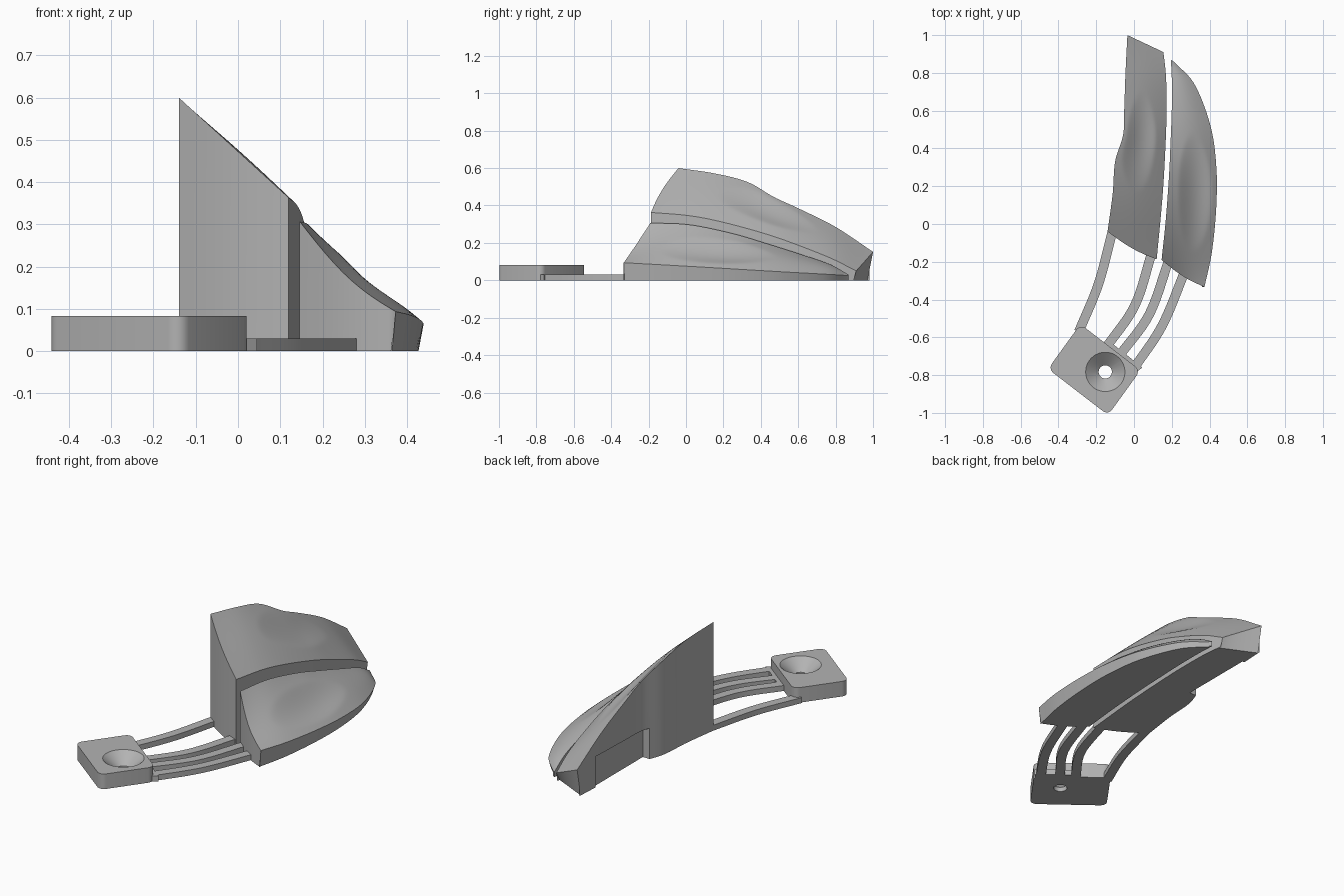
import bpy, bmesh, math
from mathutils import Vector, Matrix

cube = bpy.data.objects.get("Cube")
if cube:
    bpy.data.objects.remove(cube, do_unlink=True)

grey = bpy.data.materials.new("plain_grey")
grey.use_nodes = True
grey.diffuse_color = (0.45, 0.45, 0.45, 1)
grey.node_tree.nodes["Principled BSDF"].inputs["Base Color"].default_value = (0.45, 0.45, 0.45, 1)


def finish(bm, name):
    bmesh.ops.recalc_face_normals(bm, faces=bm.faces)
    mesh = bpy.data.meshes.new(name)
    bm.to_mesh(mesh)
    bm.free()
    mesh.materials.append(grey)
    obj = bpy.data.objects.new(name, mesh)
    bpy.context.collection.objects.link(obj)
    mesh.shade_smooth()
    mesh.set_sharp_from_angle(angle=math.radians(35))
    return obj


def spline(points, s):
    """Point at s (0..1) on a smooth curve through the points."""
    p = [Vector(q) for q in points]
    p = [2 * p[0] - p[1]] + p + [2 * p[-1] - p[-2]]
    u = s * (len(points) - 1)
    i = min(int(u), len(points) - 2)
    u -= i
    a, b, c, d = p[i:i + 4]
    return 0.5 * (2 * b + (c - a) * u + (2 * a - 5 * b + 4 * c - d) * u * u
                  + (3 * b - a - 3 * c + d) * u ** 3)


def prism(name, outline, height, corner=0.0):
    bm = bmesh.new()
    base = bm.faces.new([bm.verts.new((x, y, 0)) for x, y in outline])
    top = bmesh.ops.extrude_face_region(bm, geom=[base])["geom"]
    bmesh.ops.translate(bm, vec=(0, 0, height),
                        verts=[v for v in top if isinstance(v, bmesh.types.BMVert)])
    if corner:
        upright = [e for e in bm.edges if abs(e.verts[0].co.z - e.verts[1].co.z) > height / 2]
        bmesh.ops.bevel(bm, geom=upright, offset=corner, segments=6, profile=0.5, affect='EDGES')
    return finish(bm, name)


def cut(target, cutter):
    cutter.hide_render = True
    mod = target.modifiers.new("cut", 'BOOLEAN')
    mod.operation, mod.solver, mod.object = 'DIFFERENCE', 'EXACT', cutter
    bpy.context.view_layer.objects.active = target
    bpy.ops.object.modifier_apply(modifier=mod.name)
    bpy.data.objects.remove(cutter, do_unlink=True)
    target.data.set_sharp_from_angle(angle=math.radians(35))


def button(name, left, right, bulge, dent, foot, rows=64, cols=28):
    """Solid block whose top is stretched between two edge curves, with a finger dent."""
    bm = bmesh.new()
    s0, t0, a, b, depth = dent
    grid = []
    for i in range(rows + 1):
        s = i / rows
        l, r = spline(left, s), spline(right, s)
        row = []
        for j in range(cols + 1):
            t = j / cols
            p = l.lerp(r, t)
            arch = math.sin(math.pi * t)
            p.y -= 0.015 * arch * (1 - s) ** 6
            p.z += arch * (bulge[0] * (1 - s) ** 3 + bulge[1] * math.sin(math.pi * s))
            d = ((s - s0) / a) ** 2 + ((t - t0) / b) ** 2
            p.z -= depth * max(0, 1 - d) ** 1.5
            row.append(bm.verts.new(p))
        grid.append(row)
    for i in range(rows):
        for j in range(cols):
            bm.faces.new((grid[i][j], grid[i][j + 1], grid[i + 1][j + 1], grid[i + 1][j]))
    # walls and underside
    rim = ([(0, j) for j in range(cols)] + [(i, cols) for i in range(rows)]
           + [(rows, j) for j in range(cols, 0, -1)] + [(i, 0) for i in range(rows, 0, -1)])
    low = []
    for i, j in rim:
        p = grid[i][j].co + foot(i == rows, j == cols)
        low.append(bm.verts.new((p.x, p.y, 0)))
    for k in range(len(rim)):
        n = (k + 1) % len(rim)
        bm.faces.new((grid[rim[k][0]][rim[k][1]], grid[rim[n][0]][rim[n][1]], low[n], low[k]))
    bm.faces.new(low)
    return finish(bm, name)


# Tall inner button
inner = button(
    "inner_button",
    [(-.14, -.04, .60), (-.113, .16, .57), (-.1, .33, .525), (-.058, .47, .445),
     (-.052, .6, .385), (-.045, .8, .285), (-.035, 1.0, .152)],
    [(.12, -.187, .363), (.14, .02, .345), (.155, .2, .31), (.167, .42, .25),
     (.172, .58, .195), (.17, .77, .12), (.156, .91, .05)],
    (0.0, 0.012), (.5, .42, .26, .36, .022),
    lambda tip, side: Vector((0, -.03 if tip else 0, 0)))

# Shallow recess low on the inner wall
bm = bmesh.new()
bmesh.ops.create_cube(bm, size=1, matrix=Matrix.Translation((-.13, .635, .035))
                      @ Matrix.Diagonal((.2, .43, .27, 1)))
cut(inner, finish(bm, "recess_cutter"))

# Low outer button
button(
    "outer_button",
    [(.146, -.19, .307), (.168, .02, .297), (.185, .25, .25), (.193, .42, .2),
     (.2, .61, .14), (.2, .77, .085), (.195, .87, .03)],
    [(.373, -.333, .094), (.412, -.15, .084), (.435, .08, .071), (.436, .3, .058),
     (.405, .52, .045), (.32, .74, .033), (.21, .86, .026)],
    (-0.025, 0.018), (.36, .55, .24, .36, .022),
    lambda tip, side: Vector((-.012 if side else 0, 0, 0)))

# Mounting pad with countersunk screw hole
pad = prism("mounting_pad", [(-.455, -.767), (-.137, -1.012), (.034, -.775), (-.284, -.53)],
            .083, .035)
bm = bmesh.new()
rings = []
for radius, z in ((.035, -.05), (.035, .025), (.104, .083), (.104, .15)):
    rings.append([bm.verts.new((-.152 + radius * math.cos(k * math.tau / 48),
                                -.783 + radius * math.sin(k * math.tau / 48), z))
                  for k in range(48)])
for lower, upper in zip(rings, rings[1:]):
    for k in range(48):
        n = (k + 1) % 48
        bm.faces.new((lower[k], lower[n], upper[n], upper[k]))
bm.faces.new(rings[0])
bm.faces.new(rings[-1])
cut(pad, finish(bm, "screw_hole_cutter"))

# Low lip where the arms leave the pad
prism("pad_lip", [(-.17, -.64), (.005, -.79), (.045, -.76), (-.135, -.617)], .03)

# Curved flexible arms
arms = {
    "inner_arm": [(-.292, -.57), (-.188, -.317), (-.112, -.03)],
    "middle_inner_arm": [(-.145, -.65), (.005, -.43), (.098, -.14)],
    "middle_outer_arm": [(-.08, -.70), (.08, -.48), (.185, -.19)],
    "outer_arm": [(-.005, -.77), (.148, -.54), (.27, -.25)],
}
for name, path in arms.items():
    sides = ([], [])
    for k in range(17):
        s = k / 16
        p = spline(path, s)
        d = (spline(path, min(1, s + .01)) - spline(path, max(0, s - .01))).normalized()
        n = Vector((-d.y, d.x)) * .025
        sides[0].append(p + n)
        sides[1].append(p - n)
    prism(name, sides[0] + sides[1][::-1], .03)
